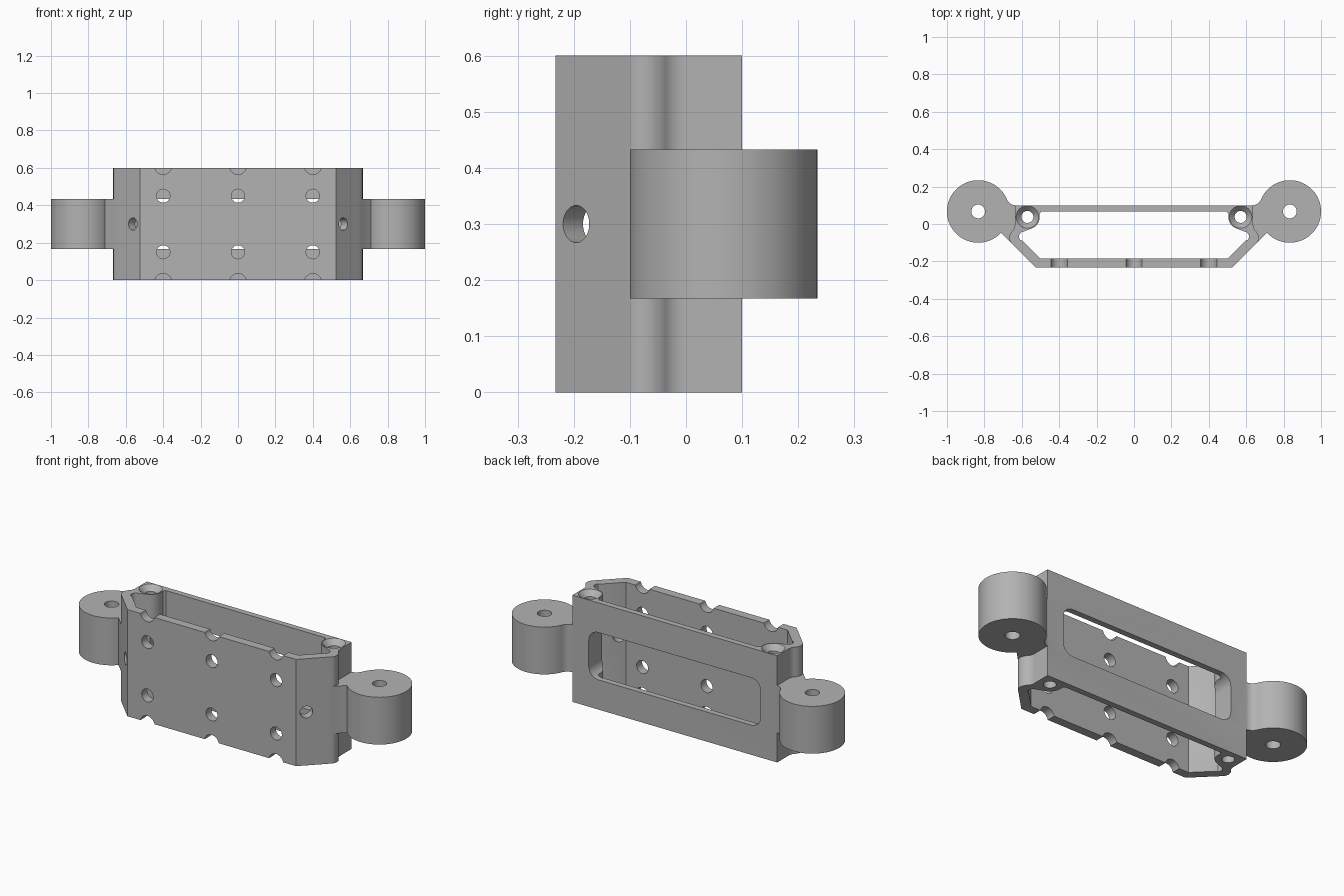
import bpy, bmesh, math
from mathutils import Matrix, Vector

if "Cube" in bpy.data.objects:
    bpy.data.objects.remove(bpy.data.objects["Cube"])

HEIGHT = 0.6
EAR_LOW, EAR_HIGH = 0.167, 0.433
EAR = Vector((0.833, 0.067))
BOSS = Vector((0.57, 0.038))

grey = bpy.data.materials.new("satin grey")
grey.use_nodes = True
grey.diffuse_color = (0.45, 0.45, 0.45, 1)
grey.node_tree.nodes["Principled BSDF"].inputs["Base Color"].default_value = grey.diffuse_color


def finish(bm, name):
    bmesh.ops.recalc_face_normals(bm, faces=bm.faces)
    mesh = bpy.data.meshes.new(name)
    bm.to_mesh(mesh)
    bm.free()
    mesh.materials.append(grey)
    obj = bpy.data.objects.new(name, mesh)
    bpy.context.collection.objects.link(obj)
    return obj


def prism(name, points, low, high):
    """Extrude a plan outline between two heights."""
    bm = bmesh.new()
    face = bm.faces.new([bm.verts.new((x, y, low)) for x, y in points])
    out = bmesh.ops.extrude_face_region(bm, geom=[face])
    top = [v for v in out["geom"] if isinstance(v, bmesh.types.BMVert)]
    bmesh.ops.translate(bm, verts=top, vec=(0, 0, high - low))
    return finish(bm, name)


def cylinder(name, centre, radius, length, axis=(0, 0, 1), radius2=None, sides=40):
    bm = bmesh.new()
    turn = Vector(axis).to_track_quat("Z", "Y").to_matrix().to_4x4()
    bmesh.ops.create_cone(bm, cap_ends=True, segments=sides, radius1=radius,
                          radius2=radius if radius2 is None else radius2,
                          depth=length, matrix=Matrix.Translation(centre) @ turn)
    return finish(bm, name)


def arc(centre, radius, start, end, steps=10):
    return [(centre[0] + radius * math.cos(math.radians(start + (end - start) * i / steps)),
             centre[1] + radius * math.sin(math.radians(start + (end - start) * i / steps)))
            for i in range(steps + 1)]


def mirrored(half):
    """Close a right-half outline with its reflection."""
    return half + [(-x, y) for x, y in reversed(half)]


def combine(target, tool, operation="DIFFERENCE"):
    mod = target.modifiers.new(tool.name, "BOOLEAN")
    mod.operation, mod.solver, mod.object = operation, "EXACT", tool
    bpy.context.view_layer.update()
    result = bpy.data.meshes.new_from_object(
        target.evaluated_get(bpy.context.evaluated_depsgraph_get()))
    target.modifiers.clear()
    target.data = result
    bpy.data.objects.remove(tool)


# Fluted outer shell
outline = ([(0.525, -0.233), (0.645, -0.113)]
           + arc((0.622, -0.073), 0.045, -38, 35, 8)
           + arc((0.687, -0.002), 0.05, 230, 180, 8)
           + [(0.637, 0.1)])
frame = prism("bracket_frame", mirrored(outline), 0, HEIGHT)

# Inner cavity, wrapped round the two screw bosses
cavity = ([(0.503, -0.184), (0.598, -0.089)]
          + arc((0.588, -0.068), 0.027, -40, 80, 8)
          + arc(BOSS, 0.066, 250, 180, 10)
          + [(0.505, 0.056), (0.495, 0.067)])
combine(frame, prism("cavity", mirrored(cavity), -0.1, HEIGHT + 0.1))

# Ears: webs and barrels
for side in (1, -1):
    web = ([(0.638, -0.12), (0.713, -0.045), (0.76, 0.02), (0.76, 0.1)]
           + arc((0.6325, 0.15), 0.05, -22, -90, 8) + [(0.63, 0.06), (0.63, -0.09)])
    combine(frame, prism("web", [(side * x, y) for x, y in web], EAR_LOW, EAR_HIGH), "UNION")
    centre = (side * EAR.x, EAR.y, HEIGHT / 2)
    combine(frame, cylinder("ear", centre, 0.167, EAR_HIGH - EAR_LOW, sides=72), "UNION")
    combine(frame, cylinder("ear_bore", centre, 0.037, 1))

# Rounded window through the back wall
corner = 0.06
half_w, half_h = 0.535, (EAR_HIGH - EAR_LOW) / 2
window = (arc((half_w - corner, corner - half_h), corner, -90, 0, 8)
          + arc((half_w - corner, half_h - corner), corner, 0, 90, 8))
cutter = prism("window", mirrored(window), -0.1, 0.1)
cutter.data.transform(Matrix.Translation((0, 0.06, HEIGHT / 2)) @ Matrix.Rotation(math.pi / 2, 4, "X"))
combine(frame, cutter)

# Countersunk screw holes and angled side holes
for side in (1, -1):
    x = side * BOSS.x
    combine(frame, cylinder("screw_bore", (x, BOSS.y, HEIGHT / 2), 0.032, 1))
    combine(frame, cylinder("countersink", (x, BOSS.y, HEIGHT - 0.0145), 0.031, 0.031, radius2=0.061))
    combine(frame, cylinder("side_hole", (side * 0.5625, -0.196, HEIGHT / 2), 0.033, 0.13,
                            axis=(side, -1, 0)))

# Front wall holes, and notches on its upper and lower edges
for x in (-0.4, 0, 0.4):
    for z in (0.15, HEIGHT - 0.15):
        combine(frame, cylinder("front_hole", (x, -0.21, z), 0.036, 0.12, axis=(0, 1, 0)))
    for z in (-0.01, HEIGHT + 0.01):
        combine(frame, cylinder("edge_notch", (x, -0.21, z), 0.045, 0.12, axis=(0, 1, 0)))

# One colour, smooth curves with sharp edges
frame.data.materials.clear()
frame.data.materials.append(grey)
bpy.context.view_layer.objects.active = frame
frame.select_set(True)
bpy.ops.object.shade_smooth_by_angle(angle=math.radians(30))
